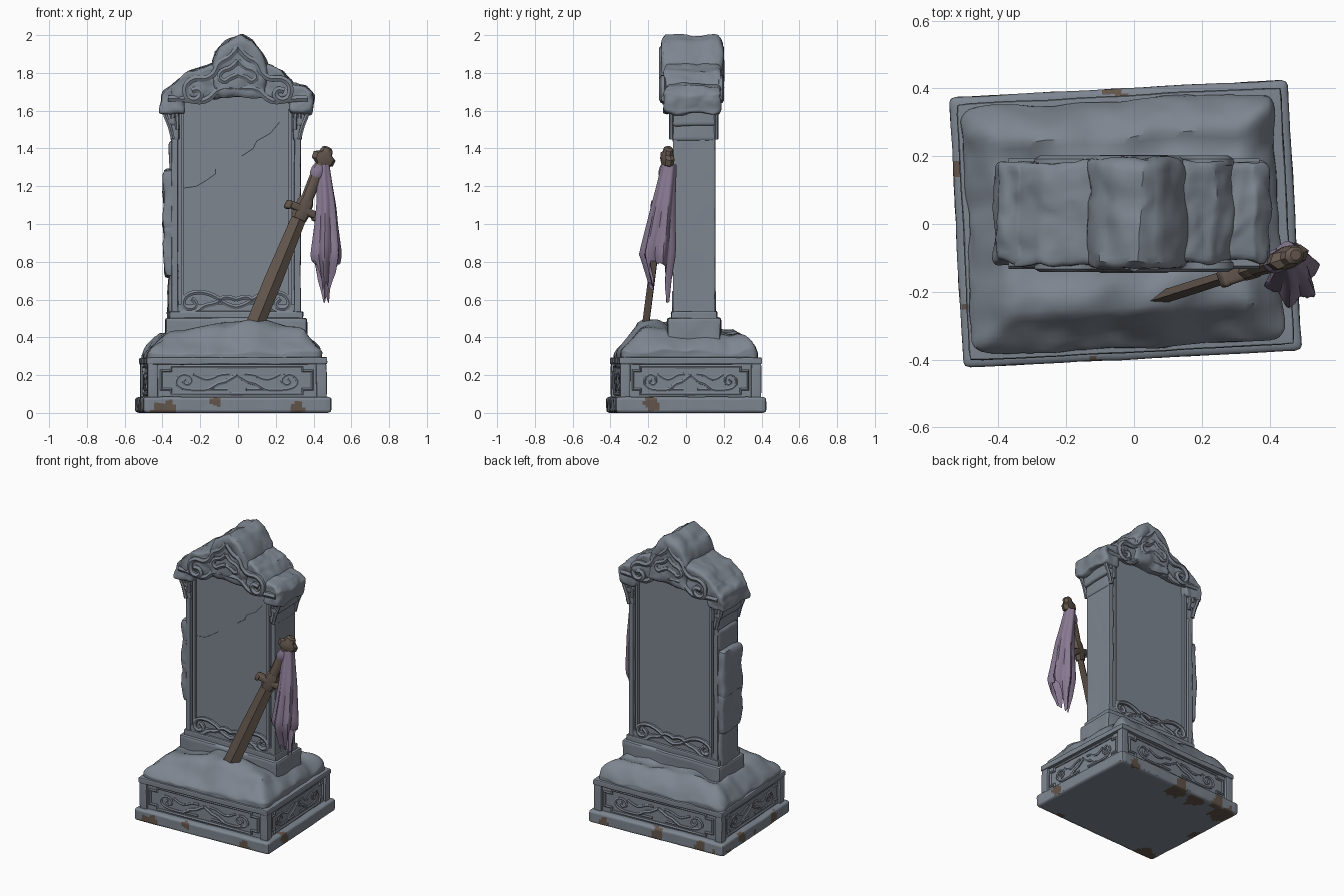
import bpy, bmesh, math
from mathutils import Vector, Matrix, noise

if "Cube" in bpy.data.objects:
    bpy.data.objects.remove(bpy.data.objects["Cube"])

def material(name, rgb):
    m = bpy.data.materials.new(name)
    m.diffuse_color = (*rgb, 1)
    m.use_nodes = True
    m.node_tree.nodes["Principled BSDF"].inputs["Base Color"].default_value = m.diffuse_color
    return m

STONE = material("grey stone", (0.207, 0.237, 0.278))
RUST = material("earth brown", (0.125, 0.092, 0.070))
BROWN = material("old bronze", (0.130, 0.098, 0.078))
CLOTH = material("faded purple", (0.245, 0.190, 0.285))

BASE = Matrix.Translation((-0.025, 0, 0)) @ Matrix.Rotation(math.radians(3), 4, 'Z')
CX = -0.01                      # centre line of the slab

def finish(name, me, mats, angle=35):
    for m in mats:
        me.materials.append(m)
    for p in me.polygons:
        p.use_smooth = True
    me.set_sharp_from_angle(angle=math.radians(angle))
    ob = bpy.data.objects.new(name, me)
    bpy.context.collection.objects.link(ob)
    return ob

def lerp(table, x):
    if x <= table[0][0]:
        return table[0][1]
    for (a, p), (b, q) in zip(table, table[1:]):
        if x <= b:
            return p + (q - p) * (x - a) / (b - a)
    return table[-1][1]

def block(name, x, y, z, top=None, cuts=0, r=0.0, amp=0.0, freq=7, mat=STONE, matrix=None):
    """Box with rounded edges, optional shaped top and weathered surface."""
    bm = bmesh.new()
    bmesh.ops.create_cube(bm, size=1)
    if cuts:
        bmesh.ops.subdivide_edges(bm, edges=bm.edges[:], cuts=cuts, use_grid_fill=True)
    lo, hi = Vector((x[0], y[0], z[0])), Vector((x[1], y[1], z[1]))
    for v in bm.verts:
        p = Vector([lo[i] + (v.co[i] + 0.5) * (hi[i] - lo[i]) for i in range(3)])
        if r:
            q = Vector([min(max(p[i], lo[i] + r), hi[i] - r) for i in range(3)])
            if (p - q).length > 1e-6:
                p = q + (p - q).normalized() * r
        if top:
            p.z = z[0] + (p.z - z[0]) * (top(p.x, p.y) - z[0]) / (z[1] - z[0])
        if amp:
            n = noise.noise_vector(p * freq) + 0.4 * noise.noise_vector(p * freq * 2.5)
            if z[0] == 0 and p.z < 0.01:
                n.z = 0
            p += n * amp
        v.co = p
    bmesh.ops.recalc_face_normals(bm, faces=bm.faces[:])
    if matrix:
        bm.transform(matrix)
    me = bpy.data.meshes.new(name)
    bm.to_mesh(me)
    bm.free()
    return finish(name, me, [mat])

def relief(name, paths, matrix, radius=0.012, smooth=True, mirror=True, mat=STONE):
    """Raised carved lines drawn in (x, z), mirrored left to right."""
    cu = bpy.data.curves.new(name, 'CURVE')
    cu.dimensions = '3D'
    cu.bevel_depth, cu.bevel_resolution, cu.resolution_u = radius, 1, 4
    cu.use_fill_caps = True
    for path in paths:
        for s in ((1, -1) if mirror else (1,)):
            sp = cu.splines.new('NURBS' if smooth else 'POLY')
            sp.points.add(len(path) - 1)
            for pt, (u, w) in zip(sp.points, path):
                pt.co = (u * s, 0, w, 1)
            if smooth:
                sp.order_u, sp.use_endpoint_u = 3, True
    ob = bpy.data.objects.new(name, cu)
    bpy.context.collection.objects.link(ob)
    me = bpy.data.meshes.new_from_object(ob.evaluated_get(bpy.context.evaluated_depsgraph_get()))
    bpy.data.objects.remove(ob)
    me.transform(matrix)
    me.materials.clear()
    return finish(name, me, [mat], 50)

# Stepped base, turned slightly, with earth stains at the foot (x, y, z, radius)
foot = block("base_foot", (-0.5, 0.5), (-0.4, 0.4), (0, 0.085), cuts=50, r=0.018, amp=0.003, matrix=BASE)
foot.data.materials.append(RUST)
stains = [(-.12, -.4, .065, .028), (.31, -.38, .015, .04), (.48, -.18, .055, .04), (-.53, .15, .05, .035),
          (-.51, -.23, .05, .035), (.34, .42, .02, .04), (-.06, .4, .05, .045), (-.37, .385, .02, .045),
          (-.06, .34, 0, .07), (-.22, .33, 0, .06), (-.46, .3, 0, .08), (-.4, -.38, 0, .07), (-.5, 0, 0, .04)]
for p in foot.data.polygons:
    wobble = 0.03 * noise.noise(p.center * 22)
    if any((p.center - Vector(s[:3])).length + wobble < s[3] for s in stains):
        p.material_index = 1
block("base_body", (-0.458, 0.458), (-0.358, 0.358), (0.07, 0.27), matrix=BASE)
block("base_top_band", (-0.48, 0.48), (-0.38, 0.38), (0.255, 0.295), cuts=24, r=0.01, amp=0.003, matrix=BASE)
for sx in (-1, 1):
    for sy in (-1, 1):
        block("base_corner_post", sorted((sx * 0.42, sx * 0.475)), sorted((sy * 0.32, sy * 0.375)),
              (0.07, 0.27), cuts=6, r=0.008, amp=0.003, matrix=BASE)

# Carved panels on the four base sides
border = [(0, .245), (.35, .245), (.35, .222), (.4, .222), (.4, .125), (.35, .125), (.35, .1), (0, .1)]
scroll = [(.05, .125), (.13, .125), (.2, .12), (.29, .125), (.33, .16), (.3, .205), (.25, .2),
          (.235, .165), (.265, .145), (.29, .165), (.27, .18)]
chevron = [(0, .2), (.06, .165), (.1, .155), (.15, .125)]
wave = [(.04, .205), (.09, .205), (.13, .18), (.18, .175), (.23, .205)]
for i in range(4):
    d, s = (0.358, 1) if i % 2 == 0 else (0.458, 0.76)
    place = BASE @ Matrix.Rotation(i * math.pi / 2, 4, 'Z') @ Matrix.Translation((0, -d, 0)) @ Matrix.Diagonal((s, 1, 1, 1))
    relief("base_panel_border", [border], place, 0.011, smooth=False)
    relief("base_scroll", [scroll, wave], place, 0.009)
    relief("base_chevron", [chevron], place, 0.012, smooth=False)

# Heaped mound covering the base
def mound_height(x, y):
    h = 0.405 + 0.085 * math.exp(-(x - 0.08) ** 2 / 0.06 - (y + 0.19) ** 2 / 0.012)
    h += 0.045 * math.exp(-(x / 0.38) ** 4 - (y - 0.03) ** 2 / 0.03)
    h += 0.025 * math.exp(-(y - 0.30) ** 2 / 0.003)
    edge = min(0.46 - abs(x), 0.36 - abs(y)) / 0.1
    h -= 0.075 * max(0, 1 - edge)
    return h + 0.03 * noise.noise(Vector((x * 7, y * 7, 2)))
block("mound", (-0.465, 0.455), (-0.365, 0.365), (0.26, 0.40), top=mound_height, cuts=40, r=0.04,
      amp=0.014, freq=7, matrix=BASE)

# Upright slab: plinth, recessed core and moulded frame
block("slab_plinth", (-0.385, 0.365), (-0.1, 0.185), (0.35, 0.505), cuts=16, r=0.015, amp=0.005)
block("slab_plinth_step", (-0.365, 0.345), (-0.08, 0.165), (0.49, 0.54), cuts=12, r=0.01, amp=0.003)
block("slab_core", (-0.33, 0.31), (-0.045, 0.13), (0.4, 1.69))
block("slab_bottom_rail", (-0.33, 0.31), (-0.065, 0.15), (0.5, 0.575))
for s in (-1, 1):
    def span(a, b):
        return sorted((CX + s * a, CX + s * b))
    block("frame_outer", span(.308, .342), (-0.07, 0.155), (0.45, 1.66), cuts=20, r=0.006, amp=0.002)
    block("frame_inner", span(.275, .293), (-0.066, 0.151), (0.55, 1.61))
    block("frame_bracket", span(.30, .368), (-0.08, 0.163), (1.52, 1.62), cuts=8, r=0.015, amp=0.004)
    block("frame_bracket_foot", span(.30, .347), (-0.073, 0.157), (1.44, 1.54), cuts=8, r=0.015, amp=0.002)

# Broken stones along the left edge
for z0, z1, xo in ((0.45, 0.74, -0.37), (0.72, 1.0, -0.392), (0.97, 1.29, -0.395), (1.28, 1.44, -0.362)):
    block("left_broken_stone", (xo, -0.32), (-0.062, 0.15), (z0, z1), cuts=10, r=0.02, amp=0.01, freq=9)

# Weathered crown of rough stones: x range, y range, bottom, top outline
crown = [
    ((-0.408, -0.28), (-0.115, 0.18), 1.585, [(-.41, 1.69), (-.34, 1.74), (-.28, 1.77)]),
    ((-0.36, -0.09), (-0.122, 0.18), 1.665, [(-.36, 1.72), (-.27, 1.8), (-.17, 1.835), (-.09, 1.87)]),
    ((-0.135, 0.152), (-0.13, 0.193), 1.67, [(-.14, 1.86), (-.11, 1.93), (-.05, 1.975), (.02, 2.0), (.08, 1.965), (.15, 1.87)]),
    ((0.12, 0.295), (-0.115, 0.187), 1.665, [(.12, 1.86), (.24, 1.81), (.295, 1.73)]),
    ((0.27, 0.397), (-0.112, 0.178), 1.585, [(.27, 1.74), (.36, 1.73), (.4, 1.69)])]
for xr, yr, z0, outline in crown:
    block("crown_stone", xr, yr, (z0, z0 + 0.17), top=lambda x, y: lerp(outline, x), cuts=18, r=0.022,
          amp=0.015, freq=10)

# Scrollwork on the crown and slab foot, front and back
arch = [(0, 1.935), (.04, 1.88), (.1, 1.86), (.12, 1.8), (.17, 1.765), (.23, 1.775), (.28, 1.74), (.275, 1.67),
        (.23, 1.65), (.19, 1.68), (.21, 1.72), (.245, 1.705)]
lower = [(0, 1.715), (.06, 1.72), (.11, 1.71), (.15, 1.665), (.2, 1.645), (.29, 1.665), (.37, 1.665)]
heart = [(0, 1.865), (.03, 1.825), (.085, 1.815), (.105, 1.775), (.07, 1.75), (.045, 1.775), (0, 1.79)]
corner = [(.3, 1.655), (.38, 1.65), (.38, 1.58), (.35, 1.52), (.335, 1.45)]
hook = [(.31, 1.5), (.31, 1.61), (.34, 1.6), (.335, 1.56)]
foot_scroll = [(0, .56), (.05, .57), (.11, .62), (.19, .645), (.27, .625), (.285, .565), (.235, .545), (.2, .58), (.235, .605)]
foot_wave = [(0, .6), (.06, .625), (.1, .58), (.17, .57), (.21, .53), (.3, .53)]
for out, yc, yf, yb in ((-1, -0.128, -0.06, -0.078), (1, 0.188, 0.145, 0.161)):
    relief("crown_arch", [arch], Matrix.Translation((0, yc - out * 0.005, 0)), 0.019)
    relief("crown_lower_scroll", [lower], Matrix.Translation((0, yc - out * 0.014, 0)), 0.019)
    relief("crown_heart", [heart], Matrix.Translation((0, yc, 0)), 0.016)
    relief("bracket_scroll", [corner, hook], Matrix.Translation((CX, yb, 0)), 0.012)
    relief("foot_scroll", [foot_scroll, foot_wave], Matrix.Translation((CX, yf, 0)), 0.014)

# Thin cracks across the front panel
crack_l = [(-.29, 1.19), (-.22, 1.2), (-.17, 1.23), (-.12, 1.265), (-.12, 1.29)]
crack_r = [(.02, 1.36), (.08, 1.4), (.1, 1.44), (.17, 1.48), (.22, 1.54)]
relief("panel_crack", [crack_l, crack_r], Matrix.Translation((0, -0.045, 0)), 0.003, False, False)

# Sword leaning against the slab, built along its own z axis
tip, end = Vector((0.07, -0.22, 0.42)), Vector((0.475, -0.092, 1.40))
d = (end - tip).normalized()
side = Vector((1, 0.33, 0))
side = (side - d * side.dot(d)).normalized()
SWORD = Matrix.Translation(tip) @ Matrix((side, d.cross(side), d)).transposed().to_4x4()

def loft(name, rings, sides, mat, angle=35):
    """Rings of (height, half width, half depth) joined along the sword."""
    bm = bmesh.new()
    loops = [[bm.verts.new((w * math.cos(math.tau * k / sides), t * math.sin(math.tau * k / sides), h))
              for k in range(sides)] for h, w, t in rings]
    for a, b in zip(loops, loops[1:]):
        for k in range(sides):
            bm.faces.new((a[k], a[(k + 1) % sides], b[(k + 1) % sides], b[k]))
    bm.faces.new(loops[0][::-1])
    bm.faces.new(loops[-1])
    bm.transform(SWORD)
    me = bpy.data.meshes.new(name)
    bm.to_mesh(me)
    bm.free()
    return finish(name, me, [mat], angle)

loft("sword_blade", [(0, .05, .02), (.3, .05, .02), (.71, .04, .018)], 4, BROWN, 15)
loft("sword_collar", [(.66, .043, .024), (.69, .048, .03), (.76, .046, .03), (.78, .036, .028)], 8, BROWN)
loft("sword_grip", [(.74, .032, .026), (.88, .036, .03), (1.0, .032, .026)], 10, BROWN)
loft("sword_pommel", [(.975, .035, .028), (.992, .064, .034), (1.025, .066, .034), (1.04, .038, .03), (1.065, .032, .026),
                      (1.075, .018, .016)], 8, BROWN)
block("sword_guard", (-.09, .09), (-.026, .026), (.695, .735), cuts=6, r=0.012, mat=BROWN, matrix=SWORD)
for s in (-1, 1):
    block("sword_guard_tip", sorted((s * .068, s * .097)), (-.028, .028), (.685, .732), cuts=4, r=0.012, mat=BROWN, matrix=SWORD)

# Torn cloth knotted round the grip: folded ring of fabric with a ragged hem
loft("cloth_knot", [(.9, .036, .03), (.915, .042, .036), (.945, .042, .036), (.965, .036, .03)], 10, CLOTH)
N, ROWS = 60, 16
bm = bmesh.new()
grid = []
for j in range(ROWS + 1):
    row = []
    for k in range(N):
        a, t = math.tau * k / N, j / ROWS
        jag = abs((k * 0.2) % 2 - 1)
        z = 1.315 - t * (0.45 + (0.25 if math.sin(a) > 0 else 0.17) * abs(math.sin(a)) ** 1.5 + 0.08 * jag)
        fold = 1 - (0.1 + 0.3 * t) * abs((k * 0.2 + 0.4 * t) % 2 - 1)
        f = fold * lerp([(.57, .45), (.7, .75), (.84, 1.15), (1.0, .88), (1.2, .6), (1.32, .45)], z)
        cy = lerp([(.58, -.13), (.84, -.152), (1.1, -.12), (1.31, -.09)], z)
        row.append(bm.verts.new((0.467 + 0.078 * f * math.cos(a) - lerp([(1.1, 0), (1.3, .015)], z),
                                 cy + 0.088 * f * math.sin(a), z)))
    grid.append(row)
for a, b in zip(grid, grid[1:]):
    for k in range(N):
        bm.faces.new((a[(k + 1) % N], a[k], b[k], b[(k + 1) % N]))
bm.faces.new(grid[0])
bmesh.ops.recalc_face_normals(bm, faces=bm.faces[:])
me = bpy.data.meshes.new("hanging_cloth")
bm.to_mesh(me)
bm.free()
finish("hanging_cloth", me, [CLOTH], 40)
